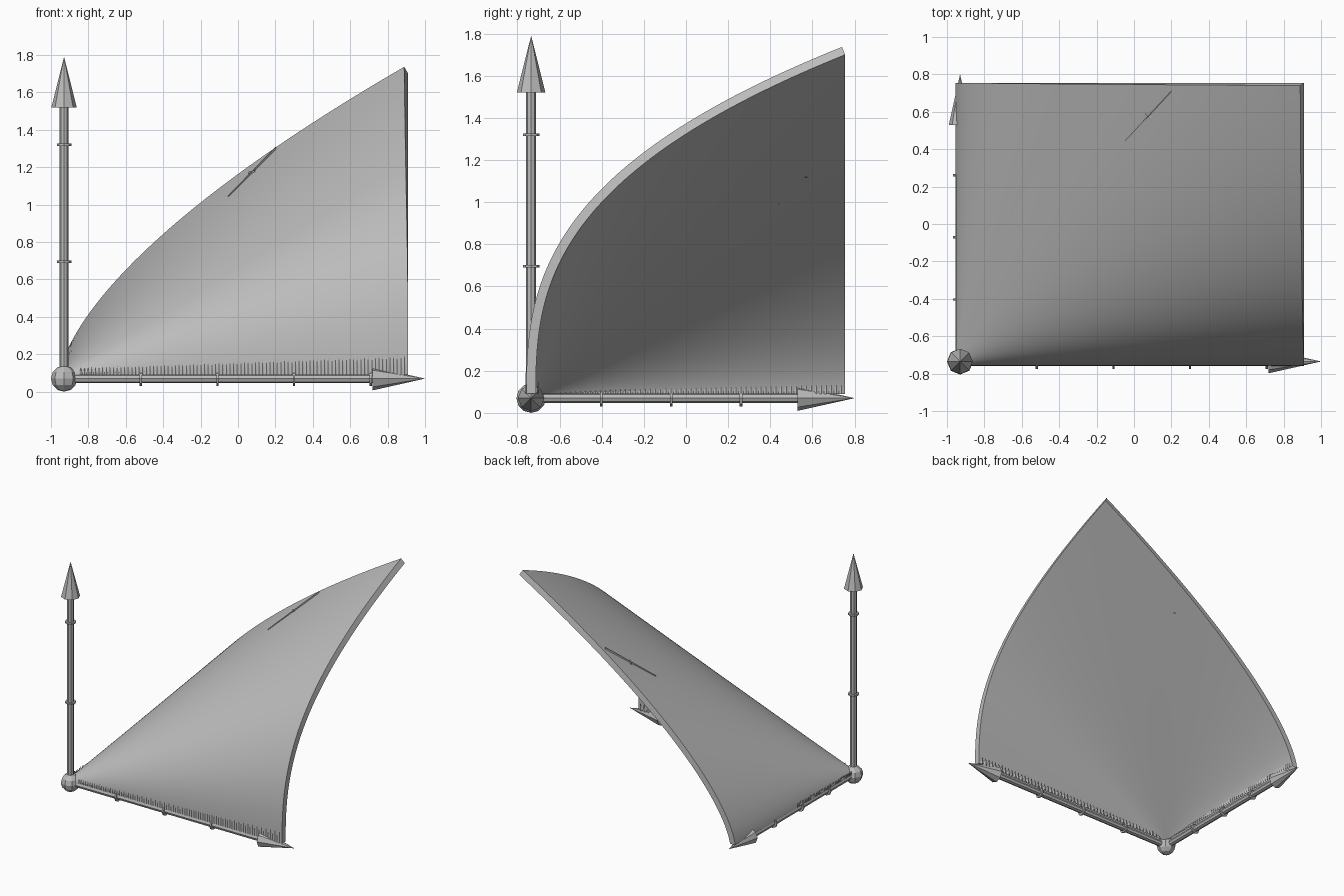
import bpy, bmesh, math
from mathutils import Vector

cube = bpy.data.objects.get("Cube")
if cube:
    bpy.data.objects.remove(cube, do_unlink=True)

grey = bpy.data.materials.new("mid_grey")
grey.use_nodes = True
COLOR = (0.5, 0.5, 0.5, 1)
grey.diffuse_color = COLOR
grey.node_tree.nodes["Principled BSDF"].inputs["Base Color"].default_value = COLOR

ORIGIN = Vector((-0.93, -0.735, 0.07))      # where the axes meet
X0, Y0, Z0 = -0.91, -0.713, 0.07            # corner of the curved sheet
U, V, H = 1.82, 1.468, 1.63                 # extents of the sheet
A, B = 0.65, 0.363                          # growth exponents
THICK, EPS = 0.045, 1e-5


def finish(name, bm, smooth=False):
    mesh = bpy.data.meshes.new(name)
    bm.to_mesh(mesh)
    bm.free()
    mesh.materials.append(grey)
    obj = bpy.data.objects.new(name, mesh)
    bpy.context.collection.objects.link(obj)
    if smooth:
        bpy.ops.object.select_all(action='DESELECT')
        obj.select_set(True)
        bpy.context.view_layer.objects.active = obj
        bpy.ops.object.shade_smooth_by_angle(angle=math.radians(35))
    return obj


def height(u, v):
    return H * (u / U) ** A * (v / V) ** B


def sheet_normal(u, v):
    h = height(u, v)
    return Vector((-A * h / u, -B * h / v, 1)).normalized()


# Curved sheet: graded grid, thickened along its normals
def build_sheet(n=64):
    bm = bmesh.new()
    params = {}
    grid = []
    for i in range(n + 1):
        row = []
        for j in range(n + 1):
            u = max(EPS, U * (i / n) ** 2)
            v = max(EPS, V * (j / n) ** 3)
            row.append(bm.verts.new((X0 + u, Y0 + v, Z0 + height(u, v))))
        grid.append(row)
    for i in range(n):
        for j in range(n):
            bm.faces.new((grid[i][j], grid[i + 1][j], grid[i + 1][j + 1], grid[i][j + 1]))
    inner = bm.faces[:]
    copy = bmesh.ops.duplicate(bm, geom=bm.verts[:] + bm.edges[:] + inner)
    twin = copy["vert_map"]
    rim = [e for e in bm.edges if e.is_boundary and e.verts[0] in twin
           and e.verts[0] in {v for row in (grid[0], grid[n]) for v in row}
           | {row[k] for row in grid for k in (0, n)}]
    for row in grid:
        for vert in row:
            u, v = max(EPS, vert.co.x - X0), max(EPS, vert.co.y - Y0)
            twin[vert].co = vert.co + sheet_normal(u, v) * THICK
    for e in rim:
        a, b = e.verts
        bm.faces.new((a, b, twin[b], twin[a]))
    bmesh.ops.recalc_face_normals(bm, faces=bm.faces[:])
    # Trim just above the axis rods
    bmesh.ops.bisect_plane(bm, geom=bm.verts[:] + bm.edges[:] + bm.faces[:],
                           plane_co=(0, 0, 0.09), plane_no=(0, 0, 1), clear_inner=True)
    finish("curved_sheet", bm, smooth=True)


# Pleated, saw-toothed strips along the lower edges of the sheet
def teeth(name, start, end, out, count, low, high):
    start, end, out = Vector(start), Vector(end), Vector(out)
    bm = bmesh.new()
    last = None
    for i in range(2 * count + 1):
        t = i / (2 * count)
        p = start.lerp(end, t) + out * (i % 2)
        tip = 0.012 + (i % 2) * (low + (high - low) * t)
        pair = (bm.verts.new(p), bm.verts.new(p + Vector((0, 0, tip))))
        if last:
            bm.faces.new((last[0], pair[0], pair[1], last[1]))
        last = pair
    finish(name, bm)


# Axis: rod, arrow head and tick rings, built along z then turned
def axis(name, direction, rod_len, tip_len, head_radius, ticks):
    turn = Vector((0, 0, 1)).rotation_difference(Vector(direction)).to_matrix().to_4x4()
    bm = bmesh.new()

    def add(z0, z1, r0, r1, sides):
        new = bmesh.ops.create_cone(bm, cap_ends=True, segments=sides, radius1=r0,
                                    radius2=r1, depth=z1 - z0)["verts"]
        bmesh.ops.translate(bm, verts=new, vec=(0, 0, (z0 + z1) / 2))

    add(0, rod_len, 0.024, 0.024, 8)
    add(rod_len, tip_len, head_radius, 0, 8)
    for z in ticks:
        add(z - 0.006, z + 0.006, 0.039, 0.039, 8)
    bmesh.ops.transform(bm, matrix=turn, verts=bm.verts[:])
    bmesh.ops.translate(bm, verts=bm.verts[:], vec=ORIGIN)
    finish(name, bm)


# Thin sliver lying in the sheet, with a short cross mark
def sliver(name, a, b, depth, width):
    a, b = Vector(a), Vector(b)
    side = (b - a).cross(Vector((0, 0, 1))).normalized() * width / 2
    drop = Vector((0, 0, -depth))
    bm = bmesh.new()
    for s in (-side, side):
        for p in (a, b):
            for d in (drop, Vector()):
                bm.verts.new(p + s + d)
    bmesh.ops.convex_hull(bm, input=bm.verts[:])
    finish(name, bm)


build_sheet()

teeth("front_edge_teeth", (-0.85, -0.757, 0.09), (0.9, -0.757, 0.09), (0, -0.004, 0), 90, 0.025, 0.1)
teeth("front_inner_teeth", (-0.85, -0.707, 0.09), (0.9, -0.707, 0.09), (0, 0.006, 0), 55, 0.02, 0.05)
teeth("side_inner_teeth", (-0.903, -0.68, 0.09), (-0.903, 0.75, 0.09), (0.006, 0, 0), 60, 0.02, 0.035)
teeth("side_edge_teeth", (-0.952, -0.68, 0.09), (-0.952, 0.0, 0.09), (-0.004, 0, 0), 35, 0.02, 0.03)

axis("x_axis", (1, 0, 0), 1.65, 1.93, 0.063, [0.41 * k for k in range(1, 5)])
axis("y_axis", (0, 1, 0), 1.265, 1.535, 0.06, [0.332 * k for k in range(1, 4)])
axis("z_axis", (0, 0, 1), 1.45, 1.72, 0.068, [0.625 * k for k in range(1, 3)])

# Ball where the axes meet
ball = bmesh.new()
bmesh.ops.create_uvsphere(ball, u_segments=8, v_segments=6, radius=0.07)
bmesh.ops.translate(ball, verts=ball.verts[:], vec=ORIGIN)
finish("origin_ball", ball)

sliver("marker_line", (-0.05, 0.44, 1.05), (0.2, 0.71, 1.308), 0.062, 0.006)
sliver("marker_cross", (0.06, 0.59, 1.178), (0.09, 0.565, 1.182), 0.064, 0.008)
